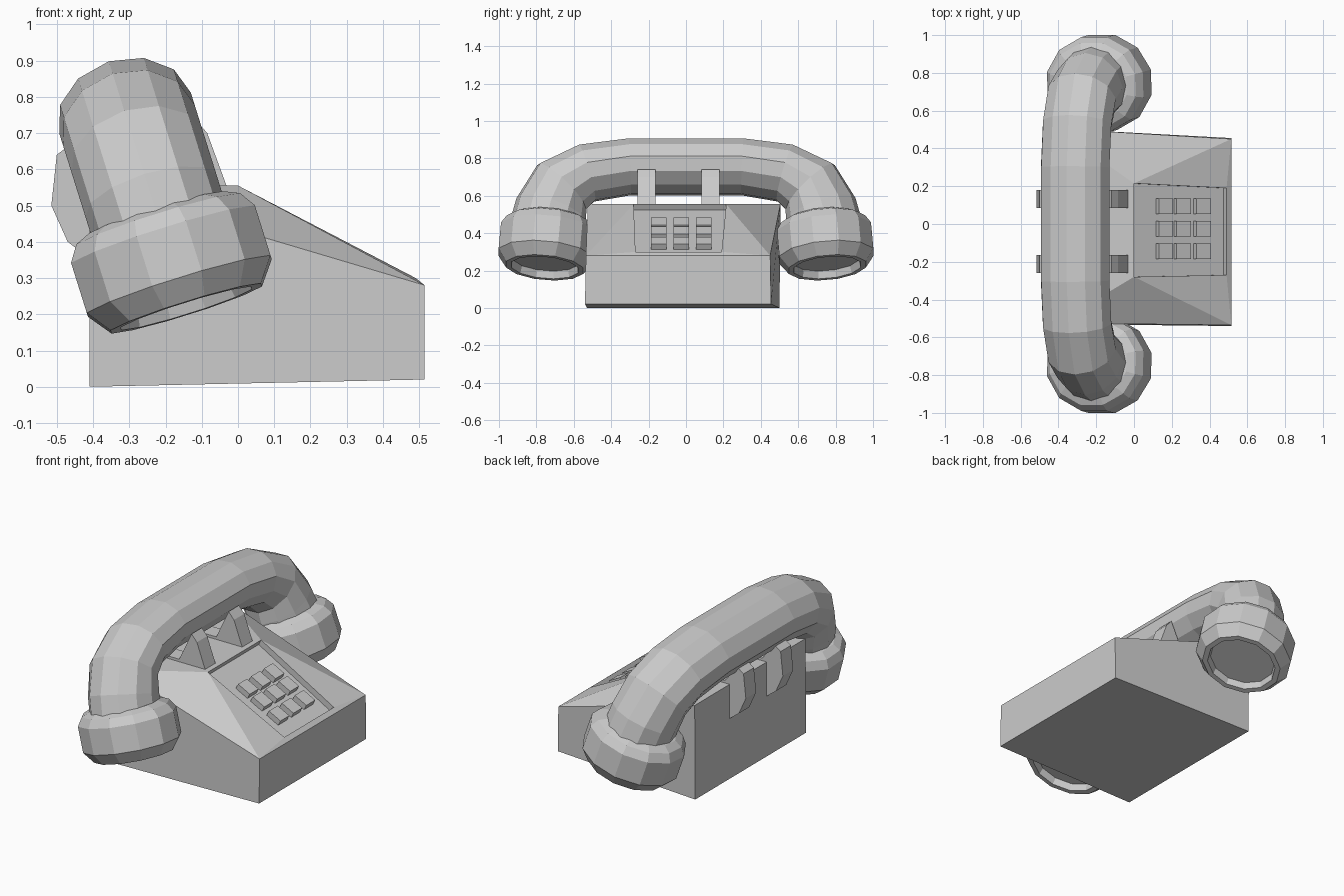
import bpy, bmesh, math
from mathutils import Matrix, Vector

if "Cube" in bpy.data.objects:
    bpy.data.objects.remove(bpy.data.objects["Cube"])

TILT = Matrix.Translation((-0.18, 0, 0.335)) @ Matrix.Rotation(math.radians(-17.4), 4, 'Y')


def make(name, verts, faces, matrix=Matrix()):
    me = bpy.data.meshes.new(name)
    me.from_pydata([matrix @ Vector(v) for v in verts], [], faces)
    bm = bmesh.new()
    bm.from_mesh(me)
    bmesh.ops.recalc_face_normals(bm, faces=bm.faces)
    bm.to_mesh(me)
    bm.free()
    ob = bpy.data.objects.new(name, me)
    bpy.context.collection.objects.link(ob)
    return ob


def loft(name, rings, matrix):
    # skin a list of equal rings and close both ends
    n = len(rings[0])
    verts = [v for r in rings for v in r]
    faces = [(i * n + j, i * n + (j + 1) % n, (i + 1) * n + (j + 1) % n, (i + 1) * n + j)
             for i in range(len(rings) - 1) for j in range(n)]
    faces += [tuple(range(n)), tuple(range(len(verts) - n, len(verts)))]
    return make(name, verts, faces, matrix)


# Wedge body with chamfered flanks and a recessed keypad panel
panel = [Vector(v) for v in ((0, -.28, .555), (.49, -.27, .3), (.49, .19, .3), (0, .215, .555))]
normal = (panel[1] - panel[0]).cross(panel[3] - panel[0]).normalized()
verts = [(-.41, -.53, 0), (.515, -.54, .02), (.515, .455, .02), (-.41, .5, 0),
         (-.41, -.525, .555), (.515, -.535, .28), (.515, .45, .28), (-.41, .505, .555)]
verts += panel + [p - normal * .035 for p in panel]
faces = [(3, 2, 1, 0), (0, 1, 5, 4), (1, 2, 6, 5), (2, 3, 7, 6), (3, 0, 4, 7),
         (8, 5, 9), (8, 4, 5), (5, 6, 10, 9), (6, 11, 10), (6, 7, 11), (4, 8, 11, 7),
         (12, 13, 14, 15)]
faces += [(8 + i, 8 + (i + 1) % 4, 12 + (i + 1) % 4, 12 + i) for i in range(4)]
make("body", verts, faces)

# Keypad, three by three, lying on the slope
slope = math.atan2(.255, .49)
box = [(x, y, z) for z in (-.5, .5) for y in (-.5, .5) for x in (-.5, .5)]
box_faces = [(0, 1, 3, 2), (4, 5, 7, 6), (0, 1, 5, 4), (2, 3, 7, 6), (0, 2, 6, 4), (1, 3, 7, 5)]
for i, x in enumerate((.17, .265, .37)):
    for j, y in enumerate((-.145, -.025, .095)):
        m = (Matrix.Translation(Vector((x, y, .555 - .52 * x)) - normal * .025)
             @ Matrix.Rotation(slope, 4, 'Y') @ Matrix.Diagonal((.085, .082, .045, 1)))
        make(f"key_{i}_{j}", box, box_faces, m)

# Cradle forks: front prong and back prong in one profile
profile = [(-.03, .55), (-.085, .70), (-.12, .74), (-.2, .57), (-.38, .57), (-.46, .67),
           (-.5, .64), (-.515, .5), (-.47, .4), (-.405, .35), (-.38, .5)]
for i, y in enumerate((-.212, .132)):
    loft(f"cradle_fork_{i}", [[(x, y + s * .048, z) for x, z in profile] for s in (-1, 1)], Matrix())

# Handset grip: oval section swept along an arch (y, height, half thickness)
half = [(.75, .08, .2), (.72, .2, .197), (.665, .325, .18), (.53, .405, .157), (.3, .44, .15)]
path = [(-y, h, t) for y, h, t in half] + half[::-1]
rings = []
for i, (y, h, t) in enumerate(path):
    a, b = path[max(i - 1, 0)], path[min(i + 1, len(path) - 1)]
    n = Vector((0, a[1] - b[1], b[0] - a[0])).normalized()
    rings.append([Vector((.19 * math.cos(k * math.pi / 6), y, h))
                  + n * t * math.sin(k * math.pi / 6) for k in range(12)])
loft("handset_grip", rings, TILT)

# Earpiece and mouthpiece: turned caps with a recessed opening
cap = [(.17, .15), (.2, .15), (.245, .13), (.275, .085), (.275, -.06), (.225, -.125),
       (.195, -.125), (.185, -.085)]
for name, side in (("mouthpiece", -1), ("earpiece", 1)):
    rings = [[(r * math.cos(a), r * .95 * math.sin(a), h)
              for a in (math.radians(15 + 30 * k) for k in range(12))] for r, h in cap]
    m = (TILT @ Matrix.Translation((0, side * .745, 0))
         @ Matrix.Rotation(math.radians(5 * side), 4, 'X'))
    loft(name, rings, m)
